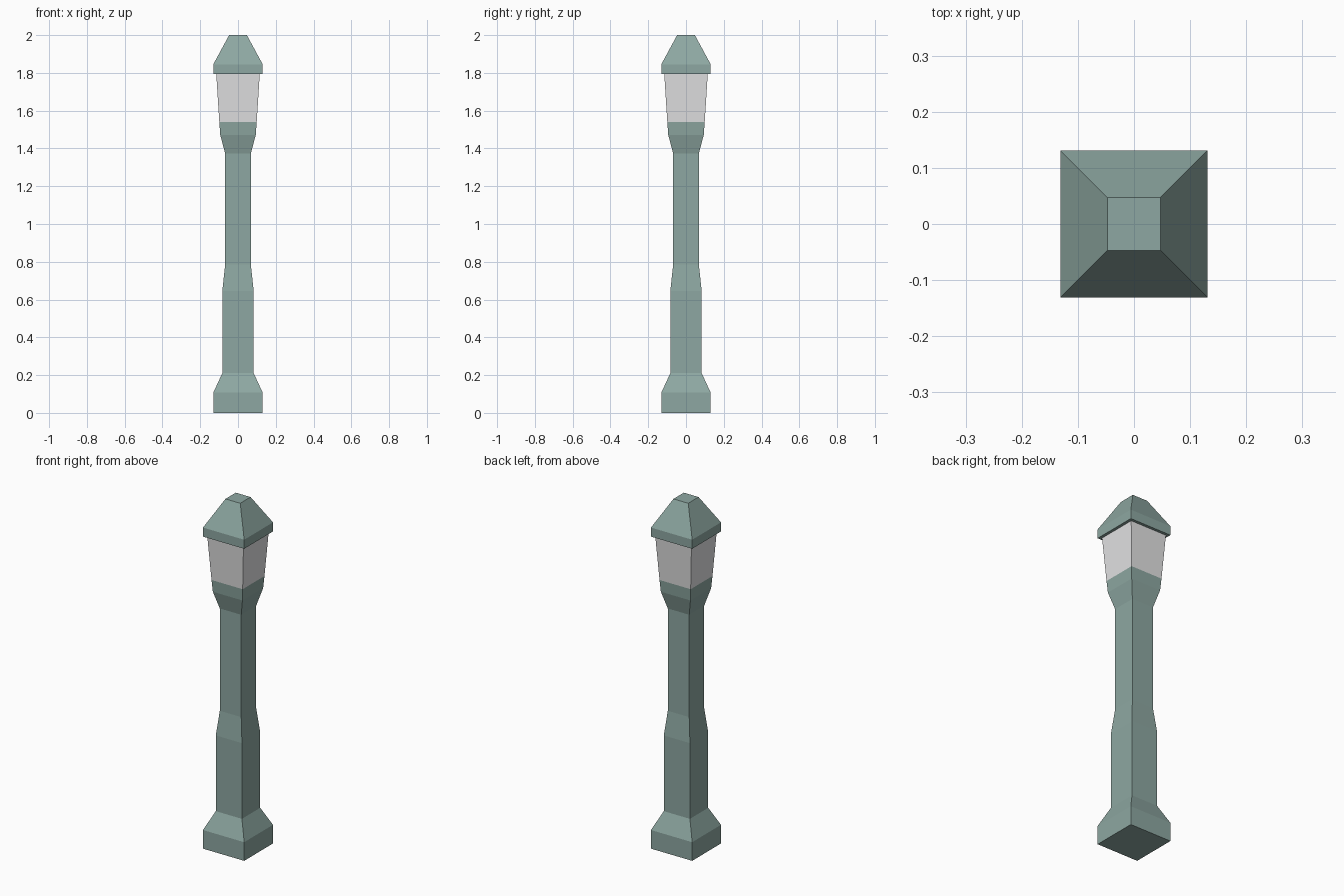
import bpy
import bmesh

cube = bpy.data.objects.get("Cube")
if cube:
    bpy.data.objects.remove(cube, do_unlink=True)


def make_material(name, rgb):
    mat = bpy.data.materials.new(name)
    mat.use_nodes = True
    color = (*rgb, 1.0)
    mat.diffuse_color = color
    mat.node_tree.nodes["Principled BSDF"].inputs["Base Color"].default_value = color
    return mat


def square_loft(name, profile, mat):
    """Closed square column through (half width, height) sections."""
    bm = bmesh.new()
    corners = ((-1, -1), (1, -1), (1, 1), (-1, 1))
    rings = [[bm.verts.new((x * w, y * w, z)) for x, y in corners] for w, z in profile]
    for low, high in zip(rings, rings[1:]):
        for i in range(4):
            j = (i + 1) % 4
            bm.faces.new((low[i], low[j], high[j], high[i]))
    bm.faces.new(rings[0][::-1])
    bm.faces.new(rings[-1])
    mesh = bpy.data.meshes.new(name)
    bm.to_mesh(mesh)
    bm.free()
    mesh.materials.append(mat)
    obj = bpy.data.objects.new(name, mesh)
    bpy.context.collection.objects.link(obj)
    return obj


green = make_material("grey green paint", (0.27, 0.39, 0.36))
pale = make_material("pale glass", (0.76, 0.76, 0.77))

# Flared foot, stepped shaft and the cup under the lantern
square_loft("post", [(0.131, 0), (0.131, 0.107), (0.083, 0.21), (0.083, 0.645),
                     (0.068, 0.785), (0.068, 1.373), (0.094, 1.472), (0.099, 1.54)], green)

# Lantern glass widening towards the cap
square_loft("lantern_glass", [(0.099, 1.54), (0.115, 1.795)], pale)

# Overhanging cap with a truncated pyramid roof
square_loft("lantern_cap", [(0.131, 1.793), (0.131, 1.845), (0.047, 2.0)], green)
